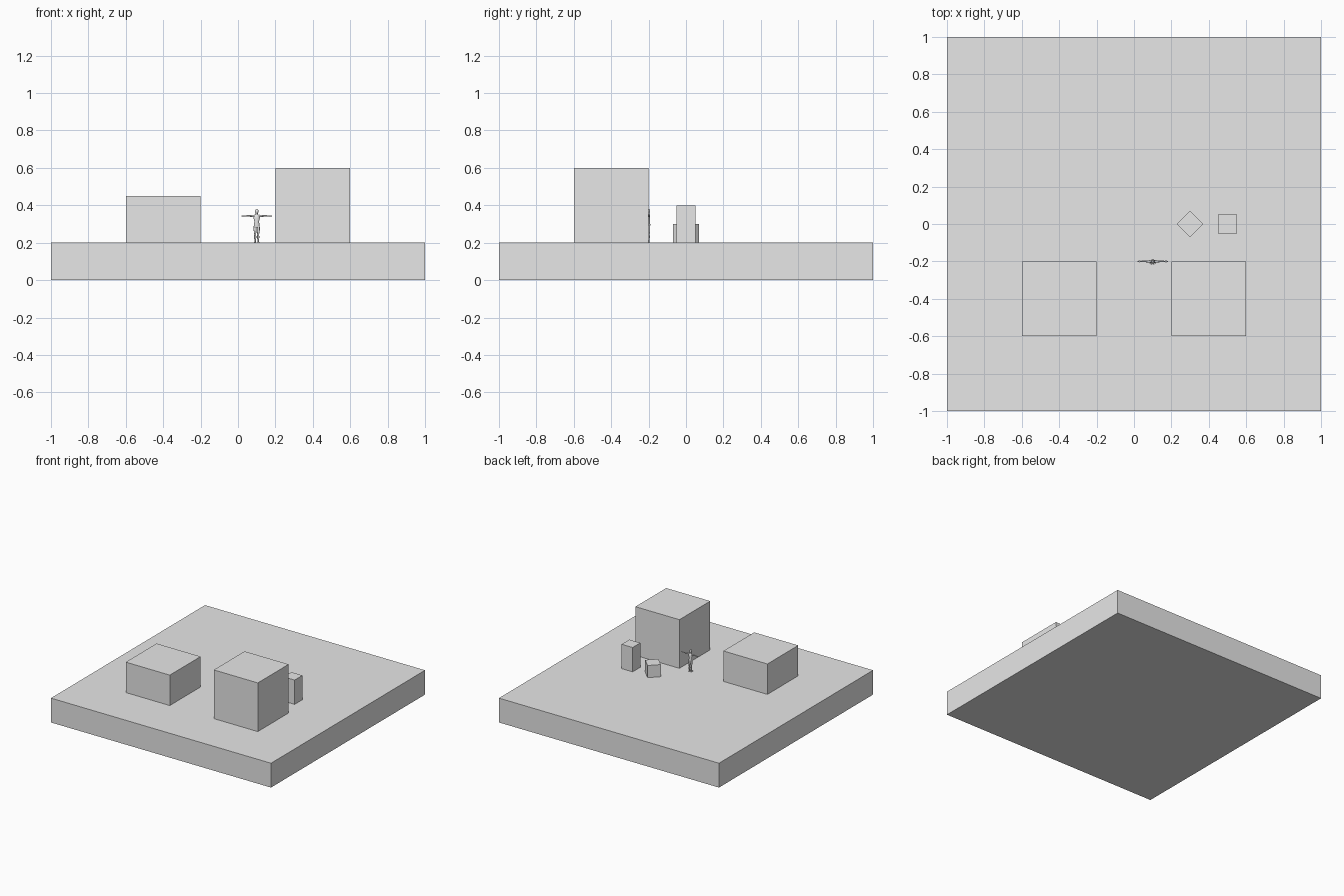
import bpy
import bmesh
from math import radians, cos, sin, tau
from mathutils import Vector

cube = bpy.data.objects.get("Cube")
if cube:
    bpy.data.objects.remove(cube, do_unlink=True)

grey = bpy.data.materials.new("plain_grey")
grey.use_nodes = True
grey.diffuse_color = (0.8, 0.8, 0.8, 1)
grey.node_tree.nodes["Principled BSDF"].inputs["Base Color"].default_value = (0.8, 0.8, 0.8, 1)

GROUND = 0.2


def add_object(name, bm):
    bmesh.ops.recalc_face_normals(bm, faces=bm.faces)
    mesh = bpy.data.meshes.new(name)
    bm.to_mesh(mesh)
    bm.free()
    mesh.materials.append(grey)
    obj = bpy.data.objects.new(name, mesh)
    bpy.context.collection.objects.link(obj)
    return obj


def box(name, x, y, z, width, height, turn=0):
    """Square block standing at height z."""
    bm = bmesh.new()
    bmesh.ops.create_cube(bm, size=1)
    bmesh.ops.scale(bm, vec=(width, width, height), verts=bm.verts)
    obj = add_object(name, bm)
    obj.location = (x, y, z + height / 2)
    obj.rotation_euler.z = radians(turn)


def loft(bm, rings, u, v, sides=10):
    """Closed tube through rings of (centre, half size along u, half size along v)."""
    loops = []
    for centre, a, b in rings:
        angles = [tau * i / sides for i in range(sides)]
        loops.append([bm.verts.new(Vector(centre) + u * a * cos(t) + v * b * sin(t))
                      for t in angles])
    for low, high in zip(loops, loops[1:]):
        for i in range(sides):
            j = (i + 1) % sides
            bm.faces.new((low[i], low[j], high[j], high[i]))
    bm.faces.new(loops[0])
    bm.faces.new(loops[-1])


# Floor slab and blocks
box("floor_slab", 0, 0, 0, 2, GROUND)
box("low_block", -0.4, -0.4, GROUND, 0.4, 0.25)
box("tall_block", 0.4, -0.4, GROUND, 0.4, 0.4)
box("turned_crate", 0.3, 0, GROUND, 0.1, 0.1, 45)
box("pillar", 0.5, 0, GROUND, 0.1, 0.2)

# Standing figure with outstretched arms
X, Y, Z = Vector((1, 0, 0)), Vector((0, 1, 0)), Vector((0, 0, 1))
bm = bmesh.new()

# Torso, neck and head: height, depth offset, half width, half depth
body = [(0.08, 0, 0.012, 0.007), (0.095, 0, 0.016, 0.010),
        (0.112, 0, 0.012, 0.008), (0.132, -0.001, 0.017, 0.010),
        (0.146, 0, 0.018, 0.008), (0.151, 0, 0.006, 0.006),
        (0.157, -0.001, 0.006, 0.007), (0.163, -0.003, 0.009, 0.010),
        (0.172, -0.002, 0.010, 0.011), (0.179, -0.001, 0.005, 0.006)]
loft(bm, [((0, y, z), a, b) for z, y, a, b in body], X, Y)

for side in (-1, 1):
    # Leg: height, offset, half width
    leg = [(0, 0.009, 0.005), (0.008, 0.008, 0.004), (0.03, 0.008, 0.006),
           (0.045, 0.008, 0.005), (0.07, 0.009, 0.008), (0.09, 0.008, 0.008)]
    loft(bm, [((side * x, 0.001, z), r, r) for z, x, r in leg], X, Y)
    # Foot
    foot = [(0.005, 0.004), (-0.008, 0.005), (-0.016, 0.004)]
    loft(bm, [((side * 0.009, y, 0.003), r, 0.003) for y, r in foot], X, Z)
    # Arm and flat hand: reach, half thickness
    arm = [(0.012, 0.007), (0.022, 0.006), (0.04, 0.004), (0.05, 0.0045), (0.066, 0.003)]
    loft(bm, [((side * x, 0, 0.143), r, r) for x, r in arm], Y, Z)
    hand = [(0.064, 0.003), (0.071, 0.005), (0.082, 0.002)]
    loft(bm, [((side * x, 0, 0.143), r, 0.002) for x, r in hand], Y, Z)

figure = add_object("standing_figure", bm)
figure.location = (0.1, -0.2, GROUND)
bpy.context.view_layer.objects.active = figure
figure.select_set(True)
bpy.ops.object.shade_smooth_by_angle(angle=radians(50))
figure.select_set(False)
